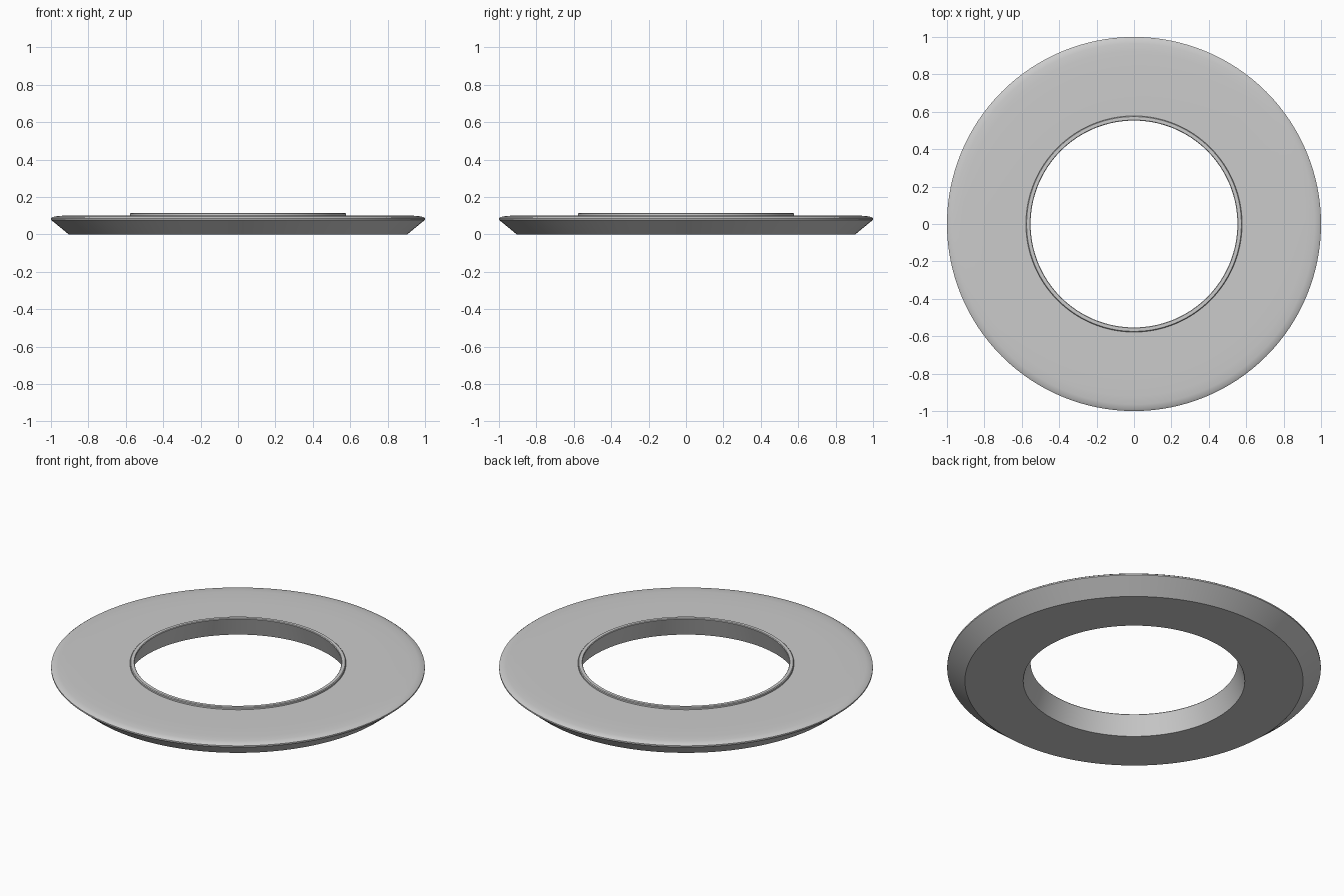
import bpy, bmesh, math

if "Cube" in bpy.data.objects:
    bpy.data.objects.remove(bpy.data.objects["Cube"])

SEGMENTS = 128


def lathe(name, profile):
    """Revolve a closed (radius, z) profile about the z axis."""
    bm = bmesh.new()
    rings = []
    for i in range(SEGMENTS):
        a = 2 * math.pi * i / SEGMENTS
        rings.append([bm.verts.new((r * math.cos(a), r * math.sin(a), z)) for r, z in profile])
    n = len(profile)
    for i in range(SEGMENTS):
        p, q = rings[i], rings[(i + 1) % SEGMENTS]
        for j in range(n):
            k = (j + 1) % n
            bm.faces.new((p[j], q[j], q[k], p[k]))
    bmesh.ops.recalc_face_normals(bm, faces=bm.faces)
    mesh = bpy.data.meshes.new(name)
    bm.to_mesh(mesh)
    bm.free()
    obj = bpy.data.objects.new(name, mesh)
    bpy.context.collection.objects.link(obj)
    bpy.ops.object.select_all(action='DESELECT')
    obj.select_set(True)
    bpy.context.view_layer.objects.active = obj
    bpy.ops.object.shade_smooth_by_angle(angle=math.radians(30))
    return obj


# Bevelled flat ring: tapered bore, undercut rim, soft top edge, raised inner lip
lathe("bevelled_ring", [
    (0.593, 0.0), (0.905, 0.0),
    (1.0, 0.078), (1.0, 0.086), (0.99, 0.093), (0.965, 0.098), (0.92, 0.101),
    (0.80, 0.102), (0.578, 0.102),
    (0.578, 0.111), (0.574, 0.115),
    (0.556, 0.115), (0.553, 0.111),
])
